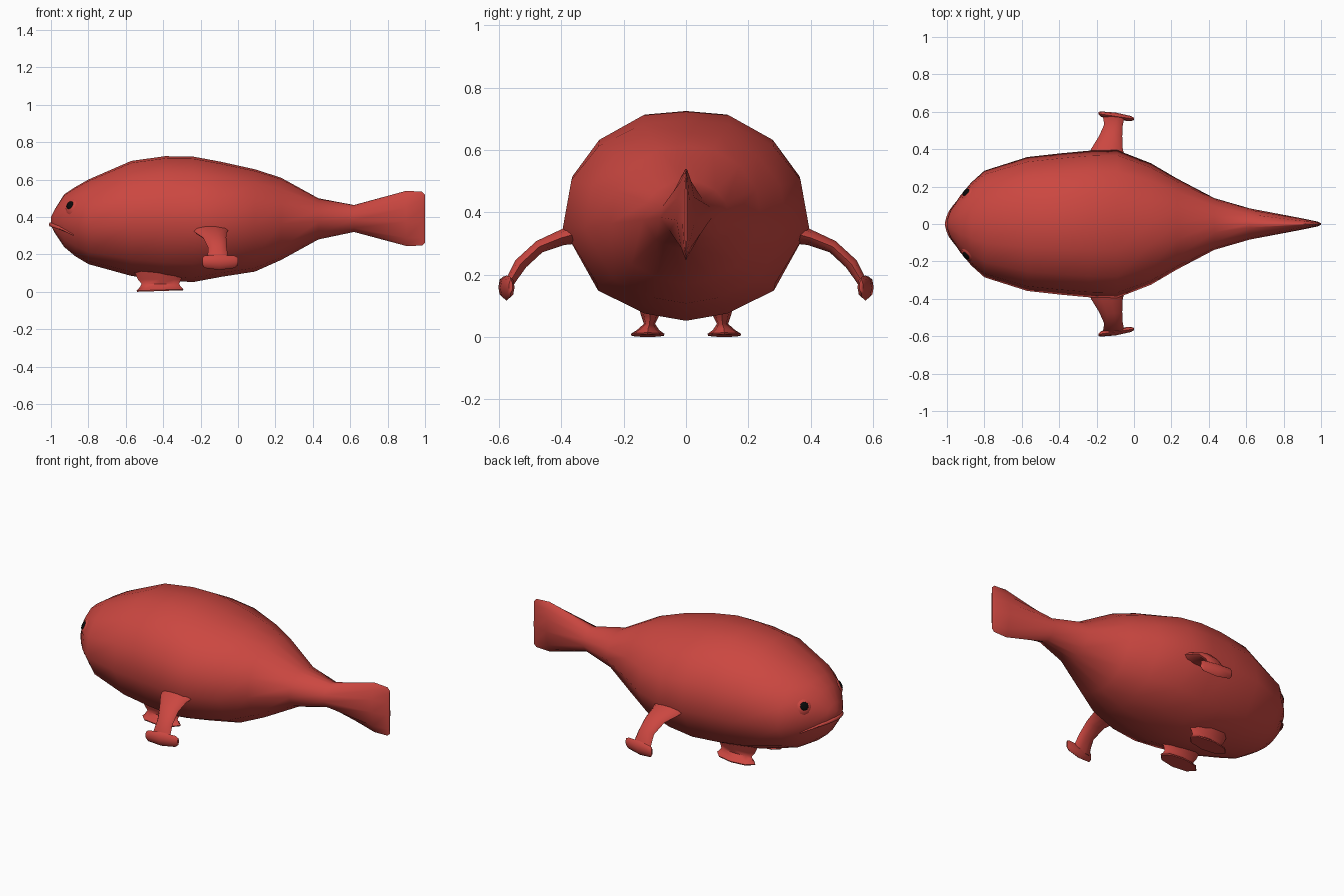
import bpy, bmesh, math
from mathutils import Vector

if "Cube" in bpy.data.objects:
    bpy.data.objects.remove(bpy.data.objects["Cube"])


def material(name, rgb):
    m = bpy.data.materials.new(name)
    m.diffuse_color = (*rgb, 1)
    m.use_nodes = True
    m.node_tree.nodes["Principled BSDF"].inputs["Base Color"].default_value = m.diffuse_color
    return m


RED = material("coral red", (0.60, 0.063, 0.052))
BLACK = material("eye black", (0.003, 0.003, 0.003))


def loft(name, rings, mat, angle=60):
    """Skin a list of equal-length point rings and cap both ends."""
    bm = bmesh.new()
    vs = [[bm.verts.new(p) for p in r] for r in rings]
    n = len(rings[0])
    for a, b in zip(vs, vs[1:]):
        for i in range(n):
            j = (i + 1) % n
            bm.faces.new((a[i], a[j], b[j], b[i]))
    bm.faces.new(vs[0])
    bm.faces.new(vs[-1])
    bmesh.ops.recalc_face_normals(bm, faces=bm.faces)
    me = bpy.data.meshes.new(name)
    bm.to_mesh(me)
    bm.free()
    me.materials.append(mat)
    ob = bpy.data.objects.new(name, me)
    bpy.context.collection.objects.link(ob)
    bpy.ops.object.select_all(action='DESELECT')
    ob.select_set(True)
    bpy.context.view_layer.objects.active = ob
    bpy.ops.object.shade_smooth_by_angle(angle=math.radians(angle))
    return ob


def ellipse(c, u, v, n=10):
    """Ring of n points around c with half-axes u and v."""
    c, u, v = Vector(c), Vector(u), Vector(v)
    return [c + u * math.cos(2 * math.pi * i / n) + v * math.sin(2 * math.pi * i / n)
            for i in range(n)]


def flip(rings):
    return [[Vector((p[0], -p[1], p[2])) for p in r] for r in rings]


def pair(name, rings, mat):
    loft(name + "_left", rings, mat)
    loft(name + "_right", flip(rings), mat)


# body and tail: x, bottom z, top z, half width, pinch toward a thin fin edge
stations = [
    (-1.0, 0.355, 0.40, 0.02, 1), (-0.98, 0.315, 0.44, 0.075, 1),
    (-0.93, 0.24, 0.52, 0.15, 1), (-0.87, 0.19, 0.56, 0.222, 1),
    (-0.80, 0.148, 0.60, 0.285, 1), (-0.57, 0.085, 0.70, 0.358, 1),
    (-0.39, 0.06, 0.725, 0.378, 1), (-0.24, 0.052, 0.723, 0.392, 1),
    (-0.09, 0.08, 0.695, 0.395, 1), (0.09, 0.108, 0.655, 0.325, 1),
    (0.23, 0.17, 0.61, 0.243, 1), (0.43, 0.28, 0.50, 0.138, 1.1),
    (0.62, 0.32, 0.464, 0.083, 1.4), (0.90, 0.245, 0.54, 0.03, 1.8),
    (0.985, 0.247, 0.535, 0.012, 1.8), (1.0, 0.262, 0.518, 0.004, 1.8)]
half = [(0, 1), (.35, .965), (.71, .73), (.93, .38), (1, -.12), (.72, -.71), (.34, -.93), (0, -1)]
section = half + [(-y, z) for y, z in half[-2:0:-1]]
rings = []
for x, lo, hi, w, p in stations:
    mid, h = (lo + hi) / 2, (hi - lo) / 2
    rings.append([(x, math.copysign(abs(y) ** p, y) * w, mid + z * h) for y, z in section])
body = loft("body", rings, RED)


def on_body(p):
    ok, loc, nor, _ = body.closest_point_on_mesh(Vector(p))
    return loc, nor


# eyes: a low mound with a black disc on it
loc, nor = on_body((-0.905, 0.175, 0.468))
u = nor.cross(Vector((0, 0, 1))).normalized()
v = u.cross(nor)


def disc(levels):
    return [ellipse(loc + nor * h, u * r, v * r, 12) for h, r in levels]


pair("eye_mound", disc([(-0.012, 0.05), (0.004, 0.034), (0.007, 0.02)]), RED)
pair("eye", disc([(0.005, 0.024), (0.011, 0.021), (0.013, 0.01)]), BLACK)

# mouth: a thin drooping lip that follows the body
lip = []
for i in range(-6, 7):
    t = i / 6
    p, n = on_body((-1.0 + 0.11 * abs(t) ** 1.5, 0.19 * t, 0.36 - 0.06 * t * t))
    r = 0.012 * (1 - 0.7 * t * t)
    lip.append(ellipse(p, n * r, (0, 0, r), 6))
loft("lip", lip, RED)

# side fins: arm bending outward and down
arm = [ellipse((-0.145, 0.34, 0.335), (0.10, 0, 0), (0, 0.015, 0.035)),
       ellipse((-0.145, 0.40, 0.318), (0.085, 0, 0), (0, 0.01, 0.024)),
       ellipse((-0.125, 0.47, 0.290), (0.062, 0, 0), (0, 0.010, 0.019)),
       ellipse((-0.110, 0.53, 0.235), (0.050, 0, 0), (0, 0.018, 0.012)),
       ellipse((-0.108, 0.56, 0.185), (0.055, 0, 0), (0, 0.016, 0.006)),
       ellipse((-0.105, 0.575, 0.155), (0.065, 0, 0), (0, 0.014, 0.003))]
pair("side_fin_arm", arm, RED)

# side fin paddles: rounded plates at the arm ends
paddle = []
for x, y, z, ry, rz in [(-0.19, 0.592, 0.163, 0.006, 0.020), (-0.178, 0.588, 0.160, 0.014, 0.033),
                        (-0.10, 0.576, 0.157, 0.020, 0.040), (-0.018, 0.564, 0.160, 0.014, 0.033),
                        (0.0, 0.562, 0.163, 0.006, 0.020)]:
    paddle.append(ellipse((x, y, z), (0, ry, 0), (0, 0, rz), 8))
pair("side_fin_paddle", paddle, RED)

# belly feet: narrow leg flaring into a pointed flat sole
foot = [ellipse((-0.42, 0.115, 0.12), (0.14, 0, 0), (0, 0.045, 0), 8),
        ellipse((-0.42, 0.115, 0.066), (0.115, 0, 0), (0, 0.028, 0), 8),
        ellipse((-0.415, 0.117, 0.042), (0.10, 0, 0), (0, 0.018, 0), 8),
        ellipse((-0.417, 0.122, 0.022), (0.112, 0, 0.004), (0, 0.036, 0), 8),
        ellipse((-0.417, 0.123, 0.010), (0.126, 0, 0.004), (0, 0.054, 0), 8),
        ellipse((-0.417, 0.123, 0.004), (0.122, 0, 0.004), (0, 0.052, 0), 8)]
pair("belly_foot", foot, RED)
